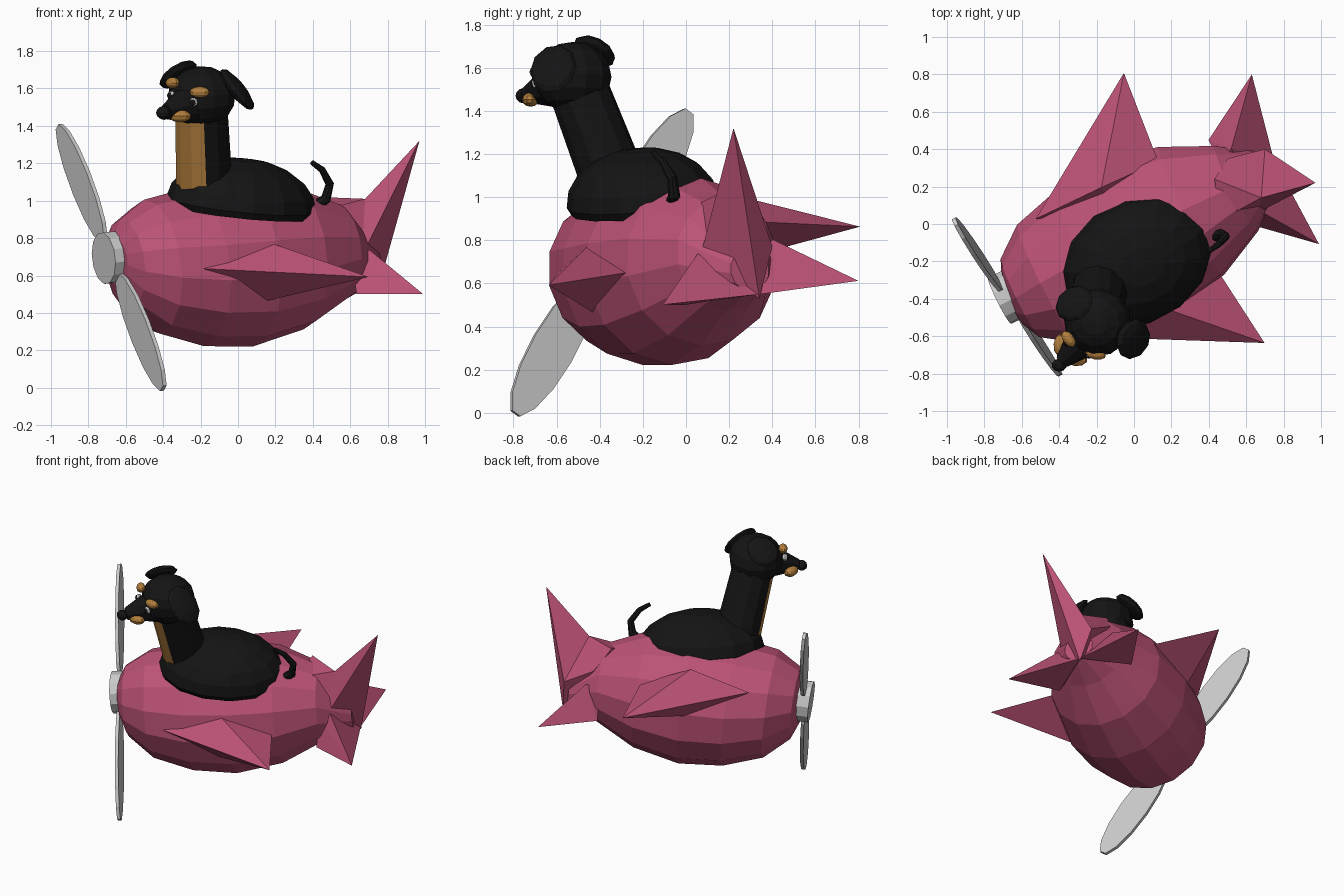
import bpy, bmesh, math
from mathutils import Matrix, Vector

if "Cube" in bpy.data.objects:
    bpy.data.objects.remove(bpy.data.objects["Cube"])

# Aircraft frame: X = wing side, Y = backward, Z = up (banked and yawed)
S = Vector((0.456, -0.875, -0.164)).normalized()
A = Vector((0.89, 0.445, 0.10))
A = (A - S * A.dot(S)).normalized()
U = S.cross(A)
PLANE = Matrix((S, A, U)).transposed().to_4x4()
PLANE.translation = (-0.02, -0.08, 0.66)


def mat(name, rgb):
    m = bpy.data.materials.new(name)
    m.diffuse_color = (*rgb, 1)
    m.use_nodes = True
    m.node_tree.nodes["Principled BSDF"].inputs["Base Color"].default_value = m.diffuse_color
    return m


PINK = mat("pink", (0.50, 0.085, 0.18))
BLACK = mat("black", (0.007, 0.007, 0.007))
TAN = mat("tan", (0.45, 0.21, 0.045))


def finish(name, bm, material=None, matrix=None):
    bmesh.ops.recalc_face_normals(bm, faces=bm.faces)
    me = bpy.data.meshes.new(name)
    bm.to_mesh(me)
    bm.free()
    ob = bpy.data.objects.new(name, me)
    bpy.context.collection.objects.link(ob)
    if matrix:
        ob.matrix_world = matrix
    if material:
        me.materials.append(material)
    return ob


def frame(loc, z_dir, x_hint):
    """Matrix at loc with local Z along z_dir and local X near x_hint."""
    z = Vector(z_dir).normalized()
    x = Vector(x_hint)
    x = (x - z * x.dot(z)).normalized()
    m = Matrix((x, z.cross(x), z)).transposed().to_4x4()
    m.translation = loc
    return m


def loft(name, rings, material, matrix=None):
    bm = bmesh.new()
    loops = [[bm.verts.new(p) for p in r] for r in rings]
    n = len(loops[0])
    for a, b in zip(loops, loops[1:]):
        for i in range(n):
            bm.faces.new((a[i], a[(i + 1) % n], b[(i + 1) % n], b[i]))
    bm.faces.new(loops[0])
    bm.faces.new(loops[-1])
    return finish(name, bm, material, matrix)


def blob(name, loc, size, material, z_dir=(0, 0, 1), x_hint=(1, 0, 0), seg=10, rings=6):
    bm = bmesh.new()
    bmesh.ops.create_uvsphere(bm, u_segments=seg, v_segments=rings, radius=1)
    bmesh.ops.scale(bm, vec=size, verts=bm.verts)
    return finish(name, bm, material, frame(loc, z_dir, x_hint))


def spike(name, points, matrix=None):
    bm = bmesh.new()
    for p in points:
        bm.verts.new(p)
    bmesh.ops.convex_hull(bm, input=bm.verts)
    return finish(name, bm, PINK, matrix)


# Fuselage: (position, radius, height of centre)
stations = [(-0.71, 0.13, 0.09), (-0.66, 0.24, 0.07), (-0.5, 0.36, 0.04), (-0.24, 0.425, 0.01),
            (0.05, 0.445, 0.0), (0.36, 0.39, 0.005), (0.63, 0.26, 0.01), (0.83, 0.10, -0.08)]
rings = []
for y, r, zc in stations:
    rings.append([(r * math.cos(i * math.tau / 14) + 0.01, y, zc + r * math.sin(i * math.tau / 14))
                  for i in range(14)])
loft("fuselage", rings, PINK, PLANE)

# Wings and tailplanes, mirrored (the left wing root sits higher)
wing = [(0.39, -0.38, 0.08), (0.40, 0.02, 0.18), (0.36, 0.34, 0.02), (0.41, -0.03, -0.13), (0.2, 0, 0)]
tailplane = [(0.2, 0.71, 0.04), (0.26, 0.6, -0.18), (0.0, 0.86, -0.2), (0.15, 0.62, 0.0), (0, 0.7, -0.05)]
for side, label, rise in ((1, "right", 0), (-1, "left", 0.12)):
    roots = [(side * (x - rise * 0.25), y, z + rise) for x, y, z in wing]
    spike("wing_" + label, roots + [(side * 0.825, 0.385, 0.03)], PLANE)
    tip = (0.51, 0.87, -0.165) if side == 1 else (-0.465, 0.965, -0.225)
    spike("tailplane_" + label, [(side * x, y, z) for x, y, z in tailplane] + [tip], PLANE)

# Tail fairing and fin spike (world positions)
root = [(0.68, 0.14, 1.01), (0.66, 0.06, 0.70), (0.70, 0.40, 0.77), (0.75, 0.34, 0.53)]
spike("tail_fairing", root + [(0.43, 0.24, 1.02), (0.46, 0.02, 0.95), (0.5, 0.35, 0.88)])
spike("tail_fin", root + [(0.97, 0.22, 1.32)])

# Propeller hub and two blades
PROP = PLANE @ Matrix.Translation((-0.035, -0.72, 0.105)) @ Matrix.Rotation(math.pi / 2, 4, 'X')
bm = bmesh.new()
bmesh.ops.create_cone(bm, cap_ends=True, segments=12, radius1=0.14, radius2=0.14, depth=0.09)
finish("propeller_hub", bm, None, PROP)
for k in range(2):
    bm = bmesh.new()
    bmesh.ops.create_cone(bm, cap_ends=True, segments=14, radius1=1, radius2=1, depth=0.022)
    bmesh.ops.scale(bm, vec=(0.38, 0.11, 1), verts=bm.verts)
    bmesh.ops.translate(bm, vec=(0.483, 0, 0), verts=bm.verts)
    finish("propeller_blade", bm, None, PROP @ Matrix.Rotation(math.radians(-46 + 180 * k), 4, 'Z'))

# Dog body, flattened below where it sits in the fuselage
bm = bmesh.new()
bmesh.ops.create_uvsphere(bm, u_segments=14, v_segments=10, radius=1)
for v in bm.verts:
    v.co = (v.co.x * 0.335, v.co.y * 0.42, max(v.co.z * 0.25, -0.035))
finish("dog_body", bm, BLACK, PLANE @ Matrix.Translation((0.07, 0.01, 0.335))
       @ Matrix.Rotation(math.radians(-9), 4, 'X'))

# Neck with tan front panel
FACE = Vector((-0.62, -0.78, 0)).normalized()
SIDE = Vector((0.78, -0.62, -0.15)).normalized()
lo, hi = Vector((-0.18, -0.33, 1.06)), Vector((-0.195, -0.49, 1.48))
nm = frame((lo + hi) / 2, hi - lo, FACE)
bm = bmesh.new()
bmesh.ops.create_cone(bm, cap_ends=True, segments=12, radius1=0.152, radius2=0.14, depth=(hi - lo).length)
bmesh.ops.rotate(bm, verts=bm.verts, matrix=Matrix.Rotation(math.radians(15), 3, 'Z'))
neck = finish("neck", bm, BLACK, nm)
neck.data.materials.append(TAN)
for f in neck.data.polygons:
    if f.normal.x > 0.8:
        f.material_index = 1

# Head and muzzle
blob("head", (-0.195, -0.525, 1.555), (0.18, 0.185, 0.165), BLACK, (-0.1, 0, 1), FACE, 12, 8)
m0, m1 = Vector((-0.25, -0.595, 1.52)), Vector((-0.385, -0.735, 1.475))
bm = bmesh.new()
bmesh.ops.create_cone(bm, cap_ends=True, segments=10, radius1=0.115, radius2=0.04, depth=(m1 - m0).length)
finish("muzzle", bm, BLACK, frame((m0 + m1) / 2, m1 - m0, SIDE))
blob("nose", (-0.40, -0.755, 1.47), (0.04, 0.035, 0.035), BLACK)

# Lips, brows, eyes
blob("lip_right", (-0.31, -0.72, 1.452), (0.062, 0.04, 0.033), TAN, (0, 0, 1), (1, -0.1, 0))
blob("lip_left", (-0.395, -0.645, 1.465), (0.06, 0.035, 0.033), TAN, (0, 0, 1), (0.1, 1, 0))
blob("brow_right", (-0.205, -0.695, 1.58), (0.056, 0.03, 0.03), TAN, (0, 0, 1), (1, -0.2, 0.05))
blob("brow_left", (-0.35, -0.615, 1.63), (0.05, 0.03, 0.03), TAN, (0, 0, 1), (0.6, -0.8, -0.1))
for label, p in (("right", (-0.24, -0.695, 1.527)), ("left", (-0.355, -0.63, 1.562))):
    out = (Vector(p) - Vector((-0.195, -0.525, 1.555))).normalized()
    blob("eye_" + label, p, (0.025, 0.025, 0.02), None, out, (0, 0, 1))
    blob("pupil_" + label, Vector(p) + out * 0.012, (0.018, 0.018, 0.013), BLACK, out, (0, 0, 1))

# Floppy ears: flat discs hanging outward from the head
blob("ear_right", (-0.005, -0.615, 1.595), (0.14, 0.11, 0.037), BLACK, (0.75, -0.2, 0.6), (0.15, 0, -0.22))
blob("ear_left", (-0.32, -0.425, 1.675), (0.115, 0.105, 0.037), BLACK, (-0.5, 0.4, 0.8), (-0.2, 0.03, -0.11))

# Curled tail
path = [(0.30, -0.10, 0.97), (0.39, -0.07, 0.955), (0.47, -0.055, 1.01), (0.49, -0.065, 1.09),
        (0.45, -0.11, 1.165), (0.395, -0.15, 1.205)]
path = [Vector(p) for p in path]
rings = []
for i, p in enumerate(path):
    d = path[min(i + 1, len(path) - 1)] - path[max(i - 1, 0)]
    fm = frame(p, d, (0, 1, 0))
    r = 0.038 - 0.005 * i
    rings.append([fm @ Vector((r * math.cos(j * math.tau / 8), r * math.sin(j * math.tau / 8), 0))
                  for j in range(8)])
loft("dog_tail", rings, BLACK)
